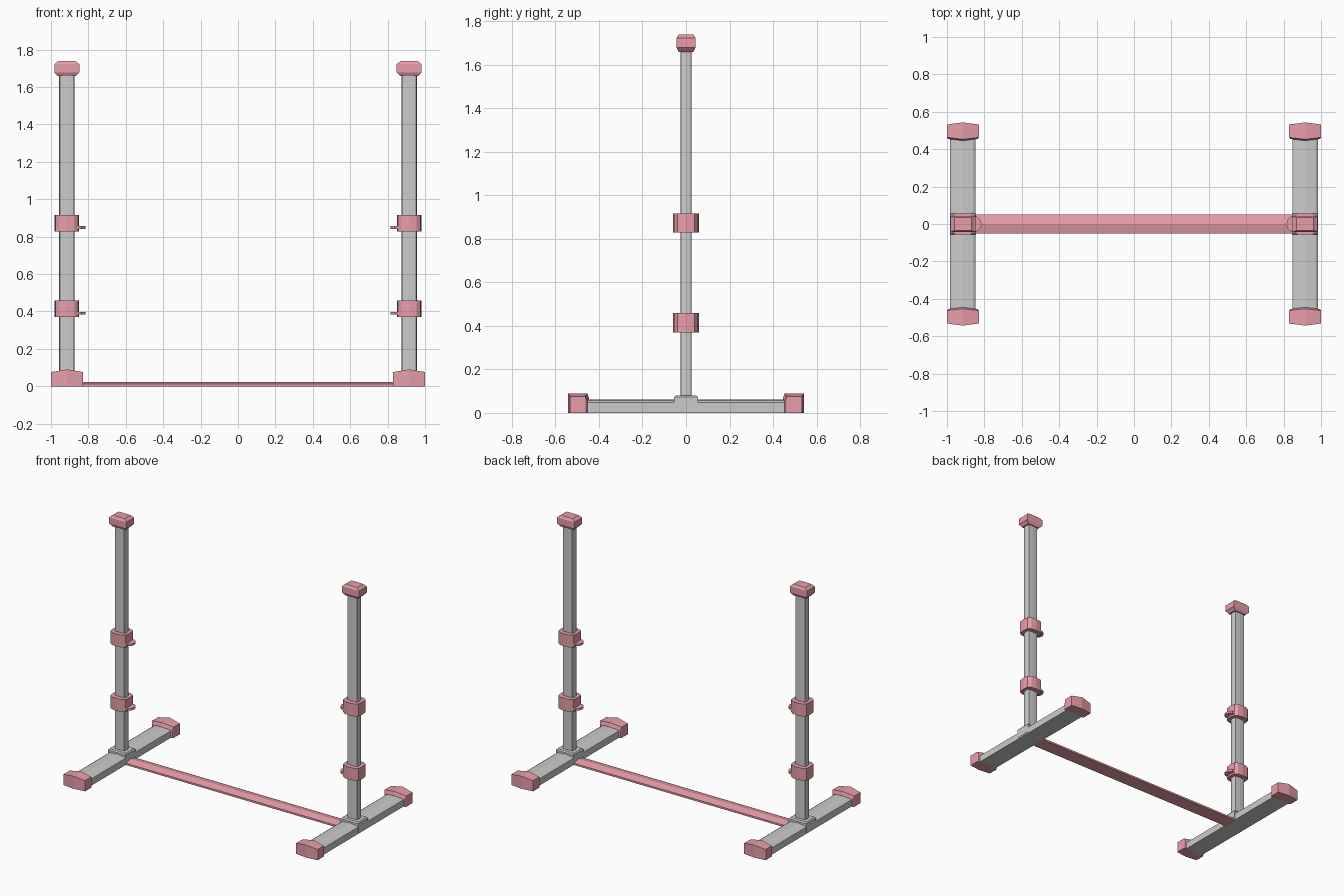
import bpy, bmesh

if "Cube" in bpy.data.objects:
    bpy.data.objects.remove(bpy.data.objects["Cube"])

red = bpy.data.materials.new("red_plastic")
red.diffuse_color = (0.8, 0.34, 0.4, 1)
red.use_nodes = True
red.node_tree.nodes["Principled BSDF"].inputs["Base Color"].default_value = red.diffuse_color
PX = 0.915  # post centre


def loft(name, rings, mat=None, split=False):
    """Skin rings of points; split caps are folded along points 0 and 3."""
    bm = bmesh.new()
    vs = [[bm.verts.new(p) for p in r] for r in rings]
    n = len(vs[0])
    for a, b in zip(vs, vs[1:]):
        for i in range(n):
            j = (i + 1) % n
            bm.faces.new((a[i], a[j], b[j], b[i]))
    for r in (vs[0], vs[-1]):
        if split:
            bm.faces.new(r[0:4])
            bm.faces.new(r[3:] + r[:1])
        else:
            bm.faces.new(r)
    bmesh.ops.recalc_face_normals(bm, faces=bm.faces[:])
    me = bpy.data.meshes.new(name)
    bm.to_mesh(me)
    bm.free()
    ob = bpy.data.objects.new(name, me)
    bpy.context.collection.objects.link(ob)
    if mat:
        me.materials.append(mat)
    return ob


def rect(cx, hx, hy, z):
    return [(cx - hx, -hy, z), (cx + hx, -hy, z), (cx + hx, hy, z), (cx - hx, hy, z)]


def outline(cx, z, quarter):
    """Full symmetric outline from points running from +x axis to +y axis."""
    q = quarter
    pts = q + [(-x, y) for x, y in q[-2::-1]]
    pts += [(x, -y) for x, y in pts[-2:0:-1]]
    return [(cx + x, y, z) for x, y in pts]


def foot_ring(cx, sy, y, bow, w, shoulder, peak):
    pts = [(0, 0, bow), (w, 0, 0), (w, shoulder, 0),
           (0, peak, bow), (-w, shoulder, 0), (-w, 0, 0)]
    return [(cx + x, sy * (y + b), z) for x, z, b in pts]


post_q = [(0.041, 0), (0.037, 0.024), (0, 0.026)]
collar_q = [(0.065, 0), (0.06, 0.04), (0.04, 0.055), (0, 0.06)]

for s, side in ((-1, "left"), (1, "right")):
    cx = s * PX
    # base beam with a shallow ridged top
    prof = [(-0.068, 0), (0.068, 0), (0.068, 0.048), (0.055, 0.056),
            (0, 0.062), (-0.055, 0.056), (-0.068, 0.048)]
    loft(side + "_base_beam", [[(cx + x, y, z) for x, z in prof] for y in (-0.47, 0.47)])
    # socket block and upright
    loft(side + "_socket", [rect(cx, 0.07, 0.055, 0.01), rect(cx, 0.07, 0.055, 0.072),
                            rect(cx, 0.063, 0.048, 0.08)])
    loft(side + "_post", [outline(cx, z, post_q) for z in (0.06, 1.69)])
    # chamfered top cap
    loft(side + "_top_cap", [rect(cx, 0.048, 0.033, 1.658), rect(cx, 0.067, 0.044, 1.678),
                             rect(cx, 0.067, 0.044, 1.722), rect(cx, 0.046, 0.034, 1.738)], red)
    # rubber feet
    for sy, end in ((-1, "front"), (1, "back")):
        loft(f"{side}_{end}_foot", [
            foot_ring(cx, sy, 0.455, -0.01, 0.08, 0.055, 0.066),
            foot_ring(cx, sy, 0.463, -0.01, 0.085, 0.076, 0.09),
            foot_ring(cx, sy, 0.532, 0.011, 0.085, 0.076, 0.09)], red, True)
    # sliding collars with inward bar rests
    for z, level in ((0.37, "lower"), (0.828, "upper")):
        loft(f"{side}_{level}_collar", [outline(cx, z, collar_q),
                                        outline(cx, z + 0.088, collar_q)], red)
        hook = [(0.05, -0.042), (0.075, -0.04), (0.093, -0.025), (0.1, 0),
                (0.093, 0.025), (0.075, 0.04), (0.05, 0.042)]
        loft(f"{side}_{level}_rest", [[(cx - s * x, y, z + h) for x, y in hook]
                                      for h in (0.014, 0.028)], red)

# floor cross bar
bar = [(-0.052, 0), (0.052, 0), (0.052, 0.013), (0, 0.024), (-0.052, 0.013)]
loft("cross_bar", [[(x, y, z) for y, z in bar] for x in (-0.86, 0.86)], red)
